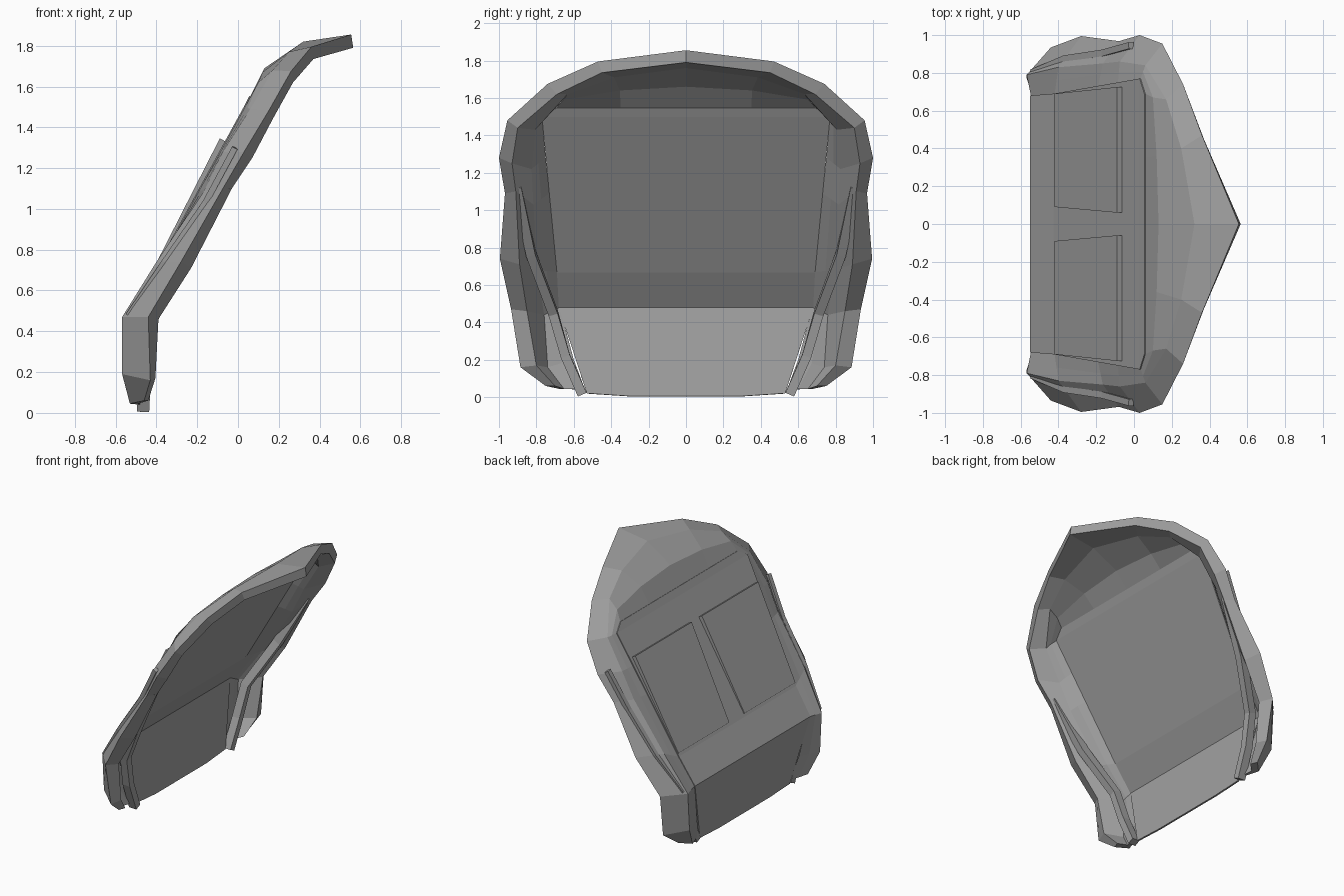
import bpy, bmesh
from mathutils import Vector as V

if "Cube" in bpy.data.objects:
    bpy.data.objects.remove(bpy.data.objects["Cube"])

dark = bpy.data.materials.new("dark_grey")
dark.diffuse_color = (.35, .35, .35, 1)
dark.use_nodes = True
dark.node_tree.nodes["Principled BSDF"].inputs["Base Color"].default_value = dark.diffuse_color


def make(name, verts, faces, mirror=False, thickness=0):
    me = bpy.data.meshes.new(name)
    me.from_pydata([tuple(v) for v in verts], [], faces)
    me.materials.append(dark)
    bm = bmesh.new()
    bm.from_mesh(me)
    bmesh.ops.recalc_face_normals(bm, faces=bm.faces)
    bm.to_mesh(me)
    bm.free()
    ob = bpy.data.objects.new(name, me)
    bpy.context.collection.objects.link(ob)
    if thickness:
        m = ob.modifiers.new("Solid", 'SOLIDIFY')
        m.thickness = thickness
        m.offset = 0
    if mirror:
        m = ob.modifiers.new("Mirror", 'MIRROR')
        m.use_axis = (False, True, False)
    return ob


def loft(name, sections, cap_start=True, cap_end=True):
    n = len(sections[0])
    verts = [p for s in sections for p in s]
    faces = [(i*n+j, i*n+(j+1) % n, (i+1)*n+(j+1) % n, (i+1)*n+j)
             for i in range(len(sections)-1) for j in range(n)]
    if cap_start:
        faces.append(tuple(range(n)))
    if cap_end:
        faces.append(tuple(range(len(verts)-n, len(verts))))
    return make(name, verts, faces, mirror=True)


# Half rim rings, from the top centre down to the foot
outer = [(.555, 0, 1.855), (.36, .47, 1.795), (.26, .74, 1.675), (.15, .955, 1.48),
         (.03, 1, 1.28), (-.08, .968, 1.09), (-.28, .995, .74), (-.44, .935, .47),
         (-.43, .885, .16), (-.46, .75, .06)]
inner = [(.565, 0, 1.79), (.37, .45, 1.735), (.27, .69, 1.62), (.17, .90, 1.44),
         (.07, .93, 1.25), (-.03, .91, 1.1), (-.23, .89, .71), (-.39, .85, .46),
         (-.405, .80, .17), (-.44, .70, .06)]
back = [(.32, 0, 1.82), (.25, .40, 1.77), (.17, .66, 1.68), (.06, .84, 1.49),
        (-.075, .86, 1.28), (-.165, .85, 1.09), (-.40, .83, .74), (-.568, .79, .47),
        (-.568, .77, .19), (-.53, .68, .045)]
seam = [(.06, 0, 1.55), (.06, .35, 1.55), (.06, .69, 1.55), (.035, .77, 1.5),
        (-.085, .75, 1.28), (-.19, .73, 1.09), (-.42, .69, .67), (-.545, .675, .48),
        (-.51, .60, .2), (-.48, .54, .04)]
crown = [(.13, 0, 1.69), (.12, .36, 1.67), (.1, .67, 1.62)]

# Hollow hood and side frame
sections = []
for i in range(10):
    o, n, b, s = (V(r[i]) for r in (outer, inner, back, seam))
    c = V(crown[i]) if i < 3 else (b + s) / 2
    d = 0 if i == 9 else .5 if i > 6 else 1
    k = c + V((.025, -.02*c.y, -.03*d))
    j = b + V((.04, -.04*b.y, -.06*d))
    sections.append([o, b, c, s, k, j, n])
loft("hood_frame", sections, cap_start=False)

# Bent centre panel
rows = [(.06, .69, 1.55), (.035, .77, 1.5), (-.42, .69, .67), (-.545, .68, .48),
        (-.48, .53, .02)]
verts = [(x, s*y, z) for x, y, z in rows for s in (-1, 1)]
faces = [(2*i, 2*i+1, 2*i+3, 2*i+2) for i in range(4)]
verts += [(-.475, -.3, .005), (-.475, .3, .005)]
faces[-1] = (6, 7, 9, 11, 10, 8)
make("centre_panel", verts, faces, thickness=.012)

# Wedge plates on the back of the panel
nrm = V((-.88, 0, .48))
base = [V((-.41, .09, .69)), V((-.41, .69, .69)), V((-.06, .725, 1.33)), V((-.06, .06, 1.33))]
top = [p + nrm*h for p, h in zip(base, (.012, .012, .033, .033))]
make("back_plate", base + top,
     [(0, 1, 2, 3), (4, 5, 6, 7)] + [(i, (i+1) % 4, (i+1) % 4+4, i+4) for i in range(4)],
     mirror=True)


def strip(name, path, w, h):
    # Rectangular bar: w across the width, h across the depth
    secs = []
    for i, p in enumerate(path):
        a, b = V(path[max(i-1, 0)]), V(path[min(i+1, len(path)-1)])
        t = (b - a).normalized()
        u = t.cross(V((0, 1, 0))).normalized()
        v = t.cross(u)
        secs.append([V(p) + u*h*q/2 + v*w*r/2
                     for q, r in ((-1, -1), (1, -1), (1, 1), (-1, 1))])
    loft(name, secs)


# Inner rails and raised outer side strips
strip("inner_rail", [(-.06, .905, 1.13), (-.25, .83, .77), (-.43, .71, .45),
                     (-.455, .645, .22), (-.465, .555, .015)], .05, .06)
strip("outer_strip", [(-.015, .945, 1.3), (-.16, .905, 1.03), (-.36, .875, .74),
                      (-.535, .80, .48)], .035, .03)
